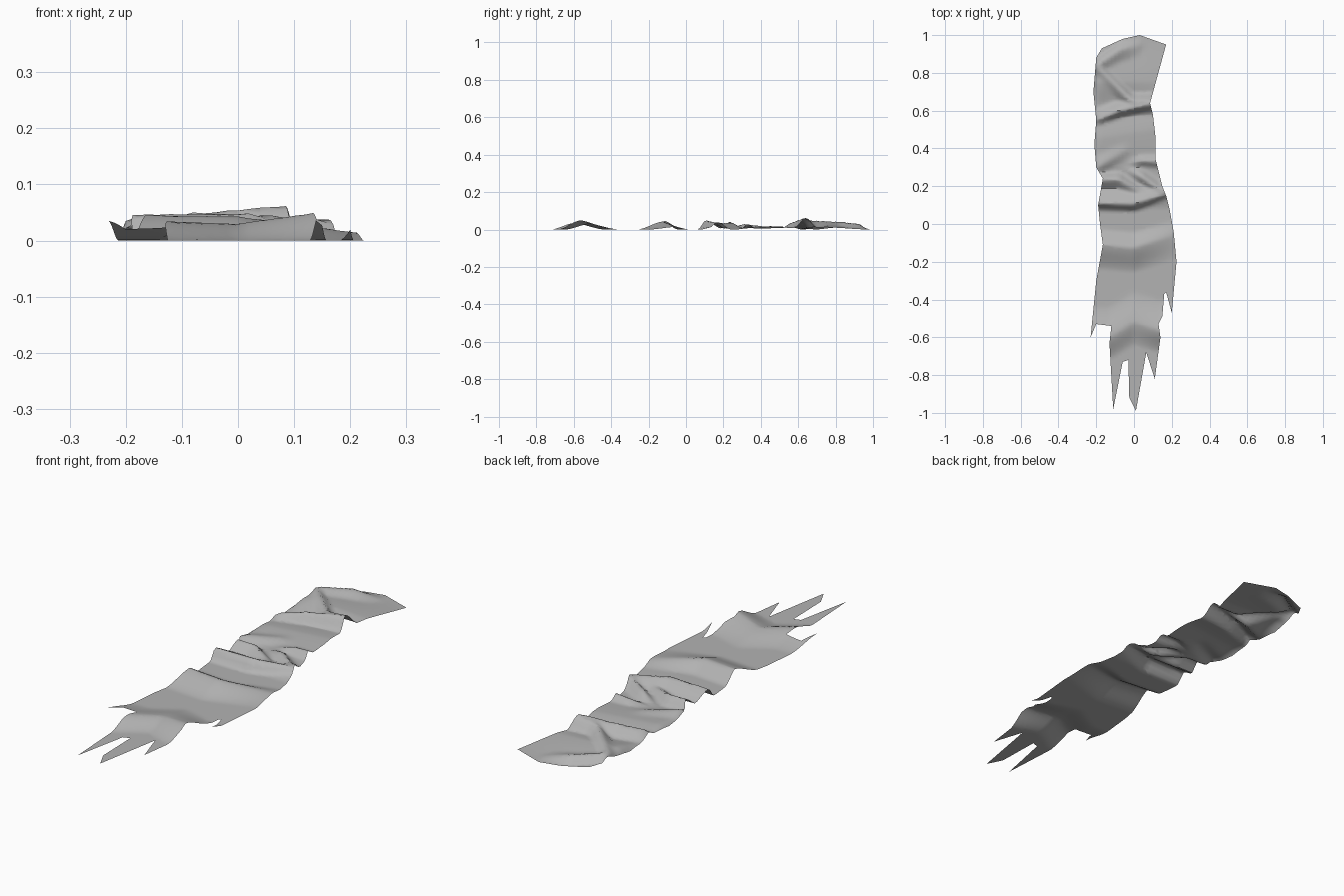
import bpy
import bmesh
import math
from mathutils import Vector

default = bpy.data.objects.get("Cube")
if default:
    bpy.data.objects.remove(default, do_unlink=True)

# Cloth colour
cloth = bpy.data.materials.new("cloth_grey")
cloth.use_nodes = True
grey = (.45, .45, .45, 1)
cloth.diffuse_color = grey
shader = cloth.node_tree.nodes["Principled BSDF"]
shader.inputs["Base Color"].default_value = grey
shader.inputs["Roughness"].default_value = .9

# Outline of the strip, anticlockwise from the torn front
torn_end = [(-.23, -.6), (-.2, -.53), (-.13, -.48), (-.12, -.51), (-.1, -.49),
            (-.12, -.54), (-.13, -.63), (-.11, -.98), (-.06, -.73), (-.03, -.72),
            (-.025, -.92), (.01, -.99), (.065, -.68), (.11, -.82), (.14, -.6),
            (.13, -.53), (.15, -.49), (.16, -.37), (.17, -.36), (.2, -.47)]
left_edge = [(.225, -.2), (.21, -.04), (.19, .07), (.17, .15), (.15, .2),
             (.115, .34), (.115, .45), (.1, .58), (.085, .64)]
back_end = [(.17, .95), (.03, 1), (-.06, .98), (-.1, .95), (-.17, .93), (-.2, .88)]
right_edge = [(-.215, .7), (-.2, .55), (-.21, .42), (-.2, .3), (-.165, .24),
              (-.19, .1), (-.18, 0), (-.165, -.11), (-.2, -.3)]

# Folds: crest points (x, y, height), then the reach to the front and to the back
folds = {
    "torn": ([(-.13, -.6, .035), (0, -.52, .03), (.14, -.565, .05)], .12, .16),
    "front": ([(-.17, -.11, .045), (0, -.125, .043), (.21, -.06, .014)], .13, .08),
    "middle": ([(-.19, .11, .046), (0, .105, .05), (.17, .16, .035)], .04, .09),
    "pleat": ([(-.17, .235, .042), (-.08, .235, .04), (.09, .14, .012)], .06, .05),
    "branch": ([(-.06, .3, 0), (.04, .25, .035), (.14, .18, .035)], .05, .05),
    "side": ([(-.06, .31, 0), (.04, .335, .025), (.12, .33, .03)], .04, .05),
    "slant": ([(-.2, .3, .03), (-.06, .38, .02), (.03, .42, 0)], .07, .1),
    "hump": ([(-.21, .45, .018), (.11, .5, .016)], .25, .16),
    "knot": ([(-.2, .55, .03), (-.08, .6, .05), (.09, .635, .058)], .05, .07),
    "diagonal": ([(-.21, .85, .038), (-.1, .74, .045), (-.01, .65, .05)], .09, .06),
    "corner": ([(-.2, .84, .04), (-.08, .92, .032), (.06, .95, 0)], .1, .05),
    "flap": ([(-.2, .75, .028), (.13, .75, .012)], .14, .22),
}


def crest_at(points, x):
    """Crest position and height at x, held level past the ends."""
    x = min(max(x, points[0][0]), points[-1][0])
    for start, end in zip(points, points[1:]):
        if x <= end[0]:
            break
    t = (x - start[0]) / (end[0] - start[0])
    return [a + (b - a) * t for a, b in zip(start[1:], end[1:])]


def cloth_height(x, y):
    """Blend all folds into one surface height."""
    total = 0
    for points, front_reach, back_reach in folds.values():
        crest, height = crest_at(points, x)
        reach = front_reach if y < crest else back_reach
        rise = max(0, 1 - abs(y - crest) / reach)
        # A soft foot below a fairly crisp crest
        total += (height * (rise + math.sin(rise * math.pi / 2) ** 2) / 2) ** 4
    return total ** .25


def slice_grid(bm, axis, low, high, step):
    """Cut the sheet along evenly spaced lines."""
    normal = Vector((0, 0, 0))
    normal[axis] = 1
    for i in range(round((high - low) / step)):
        geometry = bm.verts[:] + bm.edges[:] + bm.faces[:]
        bmesh.ops.bisect_plane(bm, geom=geometry, dist=1e-5,
                               plane_co=normal * (low + i * step), plane_no=normal)


# Crumpled strip
bm = bmesh.new()
outline = torn_end + left_edge + back_end + right_edge
sheet = bm.faces.new([bm.verts.new((x, y, 0)) for x, y in outline])
bmesh.ops.triangulate(bm, faces=[sheet])
slice_grid(bm, 1, -.75, 1, .0125)
slice_grid(bm, 0, -.22, .22, .02)
bmesh.ops.dissolve_degenerate(bm, dist=1e-5, edges=bm.edges[:])
for vert in bm.verts:
    vert.co.z = cloth_height(vert.co.x, vert.co.y)

# Roll the back part of the right-hand edge down to the ground
for vert in bm.verts:
    if vert.co.y > .25:
        vert.co.z *= min(1, max(0, (vert.co.x + .215) / .02))

bmesh.ops.recalc_face_normals(bm, faces=bm.faces[:])
if sum(face.normal.z for face in bm.faces) < 0:
    bmesh.ops.reverse_faces(bm, faces=bm.faces[:])

mesh = bpy.data.meshes.new("cloth_strip")
bm.to_mesh(mesh)
bm.free()
mesh.materials.append(cloth)
strip = bpy.data.objects.new("cloth_strip", mesh)
bpy.context.collection.objects.link(strip)
bpy.context.view_layer.objects.active = strip
strip.select_set(True)
bpy.ops.object.shade_smooth_by_angle(angle=math.radians(50))
